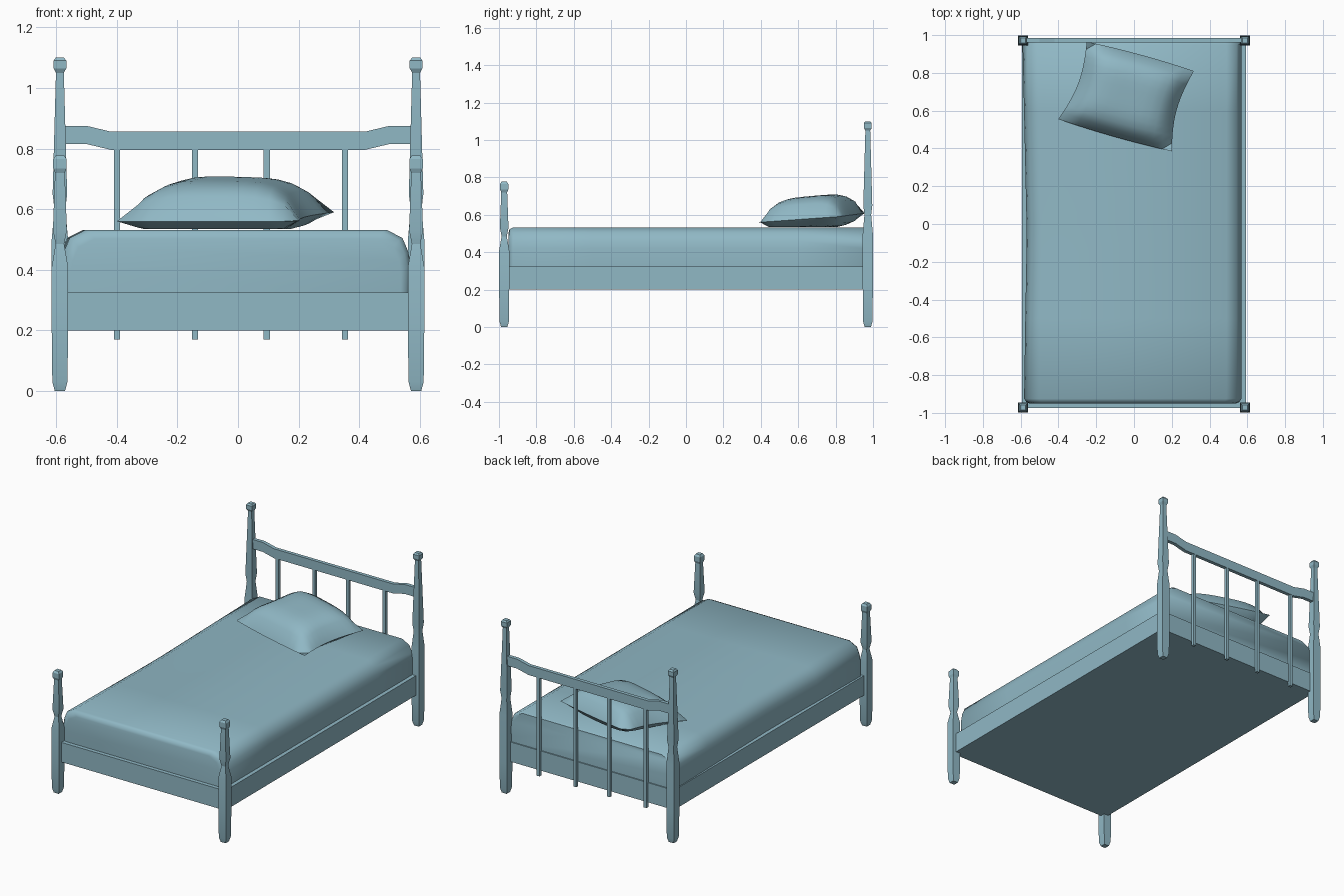
import bpy, math

cube = bpy.data.objects.get("Cube")
if cube:
    bpy.data.objects.remove(cube, do_unlink=True)

COLOR = (0.28, 0.48, 0.56, 1)
mat = bpy.data.materials.new("dusty blue")
mat.use_nodes = True
mat.diffuse_color = COLOR
bsdf = mat.node_tree.nodes["Principled BSDF"]
bsdf.inputs["Base Color"].default_value = COLOR


def make(name, verts, faces, smooth=None):
    mesh = bpy.data.meshes.new(name)
    mesh.from_pydata(verts, [], faces)
    mesh.materials.append(mat)
    obj = bpy.data.objects.new(name, mesh)
    bpy.context.collection.objects.link(obj)
    bpy.ops.object.select_all(action='DESELECT')
    obj.select_set(True)
    bpy.context.view_layer.objects.active = obj
    bpy.ops.object.mode_set(mode='EDIT')
    bpy.ops.mesh.select_all(action='SELECT')
    bpy.ops.mesh.remove_doubles(threshold=0.0005)
    bpy.ops.mesh.normals_make_consistent(inside=False)
    bpy.ops.object.mode_set(mode='OBJECT')
    if smooth:
        bpy.ops.object.shade_smooth_by_angle(angle=math.radians(smooth))
    return obj


def loft(name, rings, smooth=None):
    """Skin a row of equal rings and close both ends."""
    n = len(rings[0])
    verts = [p for ring in rings for p in ring]
    faces = [(r * n + i, r * n + (i + 1) % n, (r + 1) * n + (i + 1) % n, (r + 1) * n + i)
             for r in range(len(rings) - 1) for i in range(n)]
    faces += [tuple(range(n)), tuple(range(len(verts) - n, len(verts)))]
    return make(name, verts, faces, smooth)


def square(x, y, z, rx, ry):
    return [(x + a * rx, y + b * ry, z) for a, b in ((-1, -1), (1, -1), (1, 1), (-1, 1))]


def box(name, x0, x1, y0, y1, z0, z1):
    x, y, rx, ry = (x0 + x1) / 2, (y0 + y1) / 2, (x1 - x0) / 2, (y1 - y0) / 2
    return loft(name, [square(x, y, z, rx, ry) for z in (z0, z1)])


# Corner posts: square section, (height, half width)
foot_profile = [(0, .017), (.03, .025), (.2, .027), (.41, .027), (.485, .014), (.53, .023),
                (.72, .016), (.735, .022), (.765, .022), (.777, .014)]
head_profile = [(0, .017), (.03, .025), (.2, .027), (.5, .027), (.6, .018), (.65, .024),
                (1.05, .013), (1.065, .021), (1.09, .021), (1.1, .014)]
for side, x in (("right", -.588), ("left", .588)):
    for end, y, profile in (("foot", -.972, foot_profile), ("head", .972, head_profile)):
        loft(f"{end}_post_{side}", [square(x, y, z, r, r) for z, r in profile], 20)

# Bed frame
box("bed_frame", -.592, .592, -.975, .967, .2, .325)

# Headboard rail with dropped middle
rail = [(-.58, .875), (-.5, .875), (-.42, .856), (.42, .856), (.5, .875), (.58, .875)]
loft("headboard_rail", [[(x, .962, z - .06), (x, .985, z - .06), (x, .985, z), (x, .962, z)]
                        for x, z in rail])

# Headboard spindles
for i, x in enumerate((-.4, -.142, .095, .353)):
    box(f"spindle_{i + 1}", x - .01, x + .01, .965, .984, .17, .82)

# Mattress: rounded section lofted lengthwise, right edge gently wavy
half = [(.567, .32), (.569, .42), (.562, .46), (.543, .505), (.49, .532)]
rings = []
for y, inset, drop in ((-.95, .03, .03), (-.943, .012, .008), (-.925, 0, 0), (-.5, 0, 0),
                       (-.2, 0, 0), (0, 0, 0), (.3, 0, 0), (.6, 0, 0), (.95, 0, 0), (.96, .01, .006)):
    wave = .013 * (1 - math.cos(y * math.pi)) / 2 if y < 0 else .022 * y
    right = [(-(x - inset) - wave, y, z - drop * (z > .4)) for x, z in half]
    left = [(x - inset, y, z - drop * (z > .4)) for x, z in reversed(half)]
    rings.append(right + left)
loft("mattress", rings, 45)

# Pillow: cushion grid with pinched corners, turned on the mattress
N = 12
CORNERS = ((-.4, .555, .56), (.2, .385, .56), (.317, .81, .59), (-.25, .965, .61))


def pillow_point(i, j, face):
    u, v = 2 * i / N - 1, 2 * j / N - 1
    puff = (max(0, (1 - u ** 4) * (1 - v ** 4))) ** .65
    pu = u * (1 - .11 * (1 - v * v))
    pv = v * (1 + .04 * (1 - u * u) - .1 * u * u * (1 - v * v))
    w = ((1 - pu) * (1 - pv), (1 + pu) * (1 - pv), (1 + pu) * (1 + pv), (1 - pu) * (1 + pv))
    x, y, z = (sum(k * c[a] for k, c in zip(w, CORNERS)) / 4 for a in range(3))
    return (x, y, z + .121 * puff if face else max(.534, z - .06 * puff))


verts, faces = [], []
for face in (0, 1):
    start = len(verts)
    verts += [pillow_point(i, j, face) for j in range(N + 1) for i in range(N + 1)]
    for j in range(N):
        for i in range(N):
            a = start + j * (N + 1) + i
            faces.append((a, a + 1, a + N + 2, a + N + 1))
make("pillow", verts, faces, 60)
